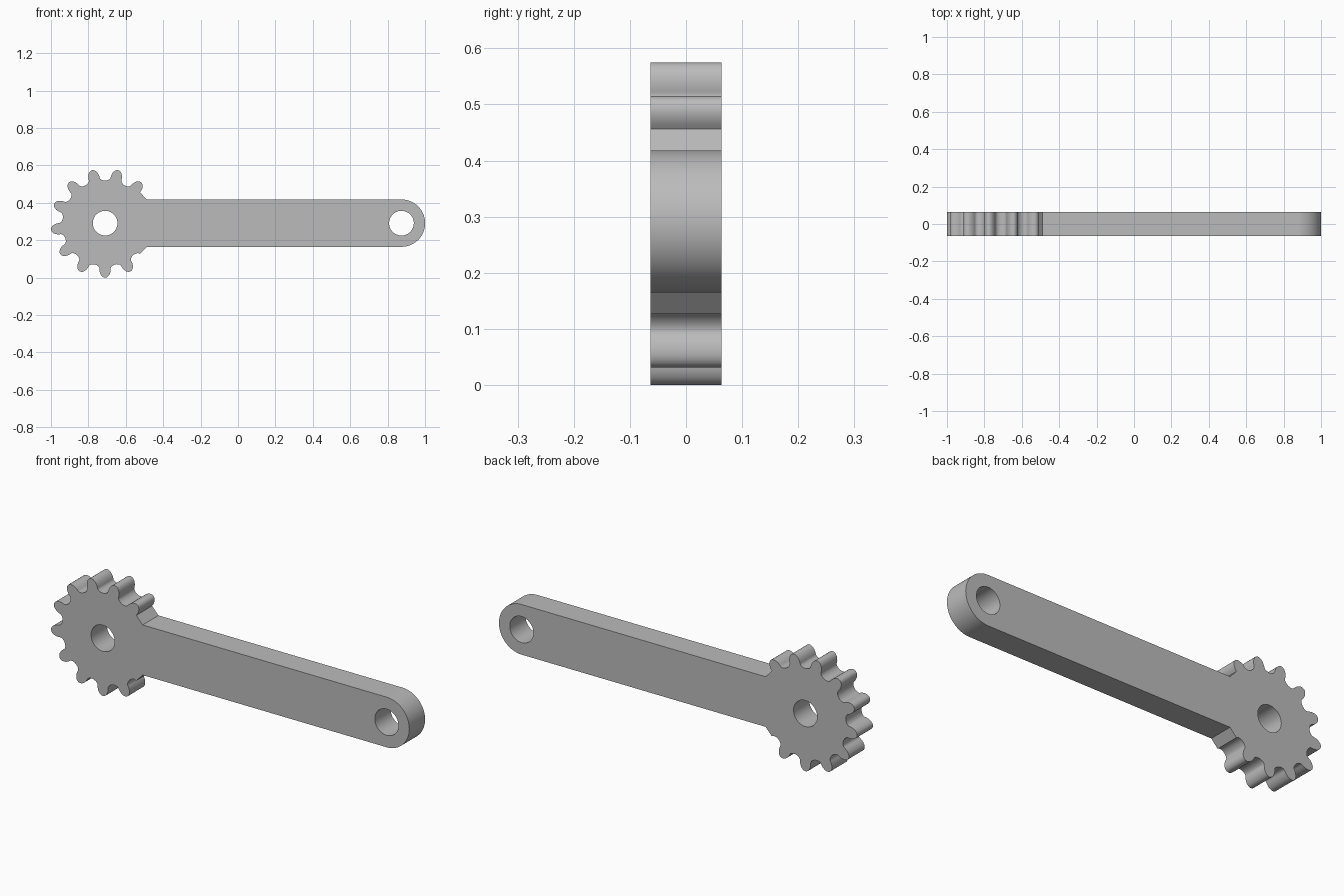
import bpy
from math import sin, cos, pi, radians

if "Cube" in bpy.data.objects:
    bpy.data.objects.remove(bpy.data.objects["Cube"], do_unlink=True)

MID_Z = 0.2915          # height of both bores
GEAR_X, END_X = -0.7105, 0.874
HALF_ARM = 0.1265
BORE = 0.066
HALF_DEPTH = 0.063
PITCH, TIP, ROOT = 0.249, 0.2915, 0.2275
HALF_STEP = pi / 13     # thirteen teeth on the full wheel


def arc(cx, radius, start, end, steps):
    """Points along a circular arc centred on the arm's axis."""
    angles = [start + (end - start) * i / steps for i in range(steps + 1)]
    return [(cx + radius * cos(a), MID_Z + radius * sin(a)) for a in angles]


def lobe(angle, reach, steps=12):
    """Rounded tooth or gap between two neighbouring pitch points."""
    base = PITCH * cos(HALF_STEP / 2)
    width = PITCH * sin(HALF_STEP / 2)
    points = []
    for i in range(steps):
        t = -pi / 2 + pi * i / steps
        r, s = base + (reach - base) * cos(t), width * sin(t)
        points.append((GEAR_X + r * cos(angle) - s * sin(angle),
                       MID_Z + r * sin(angle) + s * cos(angle)))
    return points


# Outline: teeth and gaps in turn, then the arm with its round end
first = 3.5 * HALF_STEP
outline = []
for k in range(20):
    outline += lobe(first + k * HALF_STEP, ROOT if k % 2 else TIP)
outline += arc(GEAR_X, PITCH, -3 * HALF_STEP, -3 * HALF_STEP, 1)[:1]
neck_x = GEAR_X + 0.2225
outline.append((neck_x, MID_Z - HALF_ARM))
outline += arc(END_X, HALF_ARM, -pi / 2, pi / 2, 40)
outline.append((neck_x, MID_Z + HALF_ARM))

# Two bores
loops = [outline] + [arc(x, BORE, 0, 2 * pi, 48)[:-1] for x in (GEAR_X, END_X)]

# Filled profile, extruded to a plate standing upright
curve = bpy.data.curves.new("gear_arm", "CURVE")
curve.dimensions = "2D"
curve.fill_mode = "BOTH"
curve.extrude = HALF_DEPTH
for loop in loops:
    spline = curve.splines.new("POLY")
    spline.points.add(len(loop) - 1)
    for point, (x, z) in zip(spline.points, loop):
        point.co = (x, z, 0, 1)
    spline.use_cyclic_u = True

arm = bpy.data.objects.new("gear_arm", curve)
bpy.context.collection.objects.link(arm)
arm.rotation_euler.x = pi / 2
bpy.ops.object.select_all(action="DESELECT")
arm.select_set(True)
bpy.context.view_layer.objects.active = arm
bpy.ops.object.convert(target="MESH")
arm = bpy.context.object
bpy.ops.object.transform_apply(location=False, rotation=True, scale=False)

# Weld the caps to the rim
bpy.ops.object.mode_set(mode="EDIT")
bpy.ops.mesh.select_all(action="SELECT")
bpy.ops.mesh.remove_doubles(threshold=0.0001)
bpy.ops.mesh.normals_make_consistent(inside=False)
bpy.ops.object.mode_set(mode="OBJECT")
bpy.ops.object.shade_smooth_by_angle(angle=radians(30))

# Plain grey
grey = bpy.data.materials.new("plain_grey")
grey.use_nodes = True
colour = (0.5, 0.5, 0.5, 1)
grey.diffuse_color = colour
grey.node_tree.nodes["Principled BSDF"].inputs["Base Color"].default_value = colour
arm.data.materials.clear()
arm.data.materials.append(grey)
